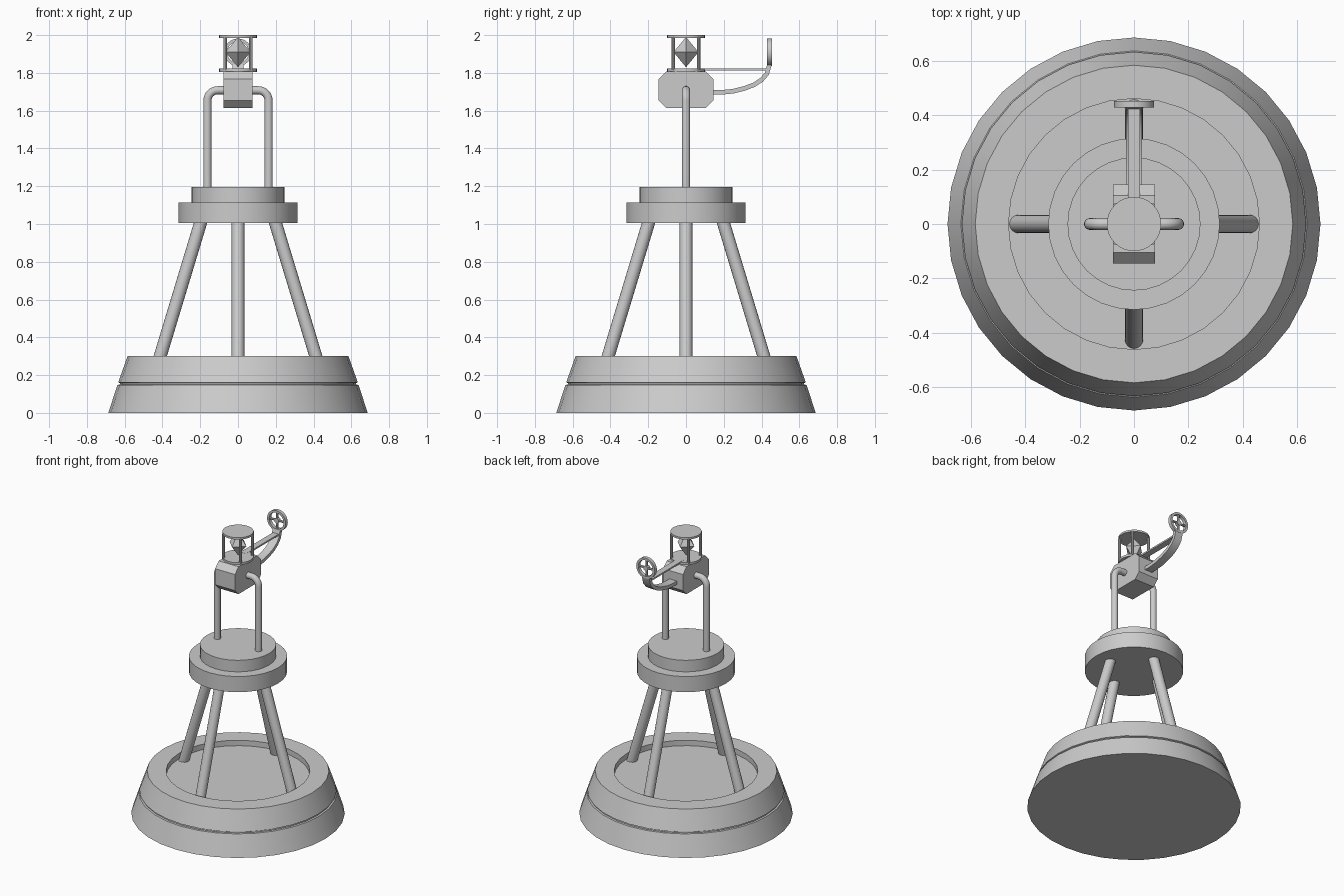
import bpy, bmesh, math
from mathutils import Vector, Matrix

if "Cube" in bpy.data.objects:
    bpy.data.objects.remove(bpy.data.objects["Cube"])


def finish(name, bm, smooth=True):
    bmesh.ops.remove_doubles(bm, verts=bm.verts, dist=1e-5)
    bmesh.ops.recalc_face_normals(bm, faces=bm.faces)
    me = bpy.data.meshes.new(name)
    bm.to_mesh(me)
    bm.free()
    ob = bpy.data.objects.new(name, me)
    bpy.context.collection.objects.link(ob)
    if smooth:
        bpy.ops.object.select_all(action='DESELECT')
        ob.select_set(True)
        bpy.context.view_layer.objects.active = ob
        bpy.ops.object.shade_smooth_by_angle(angle=math.radians(32))
    return ob


def lathe(name, profile, steps=32, closed=False, matrix=None):
    """Revolve (radius, z) points around z."""
    bm = bmesh.new()
    vs = [bm.verts.new((r, 0, z)) for r, z in profile]
    es = [bm.edges.new(p) for p in zip(vs, vs[1:])]
    if closed:
        es.append(bm.edges.new((vs[-1], vs[0])))
    bmesh.ops.spin(bm, geom=vs + es, cent=(0, 0, 0), axis=(0, 0, 1),
                   angle=math.tau, steps=steps)
    bmesh.ops.remove_doubles(bm, verts=bm.verts, dist=1e-5)
    bmesh.ops.dissolve_degenerate(bm, edges=bm.edges, dist=1e-6)
    if matrix:
        bm.transform(matrix)
    return finish(name, bm)


def disc(name, r, z0, z1):
    return lathe(name, [(0, z0), (r, z0), (r, z1), (0, z1)])


def rod(name, a, b, r, sides=16):
    a, b = Vector(a), Vector(b)
    d = b - a
    bm = bmesh.new()
    m = Matrix.Translation((a + b) / 2) @ d.to_track_quat('Z', 'Y').to_matrix().to_4x4()
    bmesh.ops.create_cone(bm, cap_ends=True, segments=sides, radius1=r,
                          radius2=r, depth=d.length, matrix=m)
    return finish(name, bm)


def prism(name, outline, half):
    """Extrude a (y, z) outline along x, symmetric about x = 0."""
    bm = bmesh.new()
    f = bm.faces.new([bm.verts.new((-half, y, z)) for y, z in outline])
    ext = bmesh.ops.extrude_face_region(bm, geom=[f])['geom']
    bmesh.ops.translate(bm, vec=(2 * half, 0, 0),
                        verts=[v for v in ext if isinstance(v, bmesh.types.BMVert)])
    return finish(name, bm)


def sweep(name, path, r, sides=14):
    """Round pipe along a path lying in the xz plane."""
    pts = [Vector(p) for p in path]
    bm = bmesh.new()
    rings = []
    for i, p in enumerate(pts):
        t = (pts[min(i + 1, len(pts) - 1)] - pts[max(i - 1, 0)]).normalized()
        u = Vector((0, 1, 0))
        w = t.cross(u)
        rings.append([bm.verts.new(p + r * (math.cos(k * math.tau / sides) * u +
                      math.sin(k * math.tau / sides) * w)) for k in range(sides)])
    for a, b in zip(rings, rings[1:]):
        for k in range(sides):
            j = (k + 1) % sides
            bm.faces.new((a[k], a[j], b[j], b[k]))
    bm.faces.new(rings[0])
    bm.faces.new(rings[-1])
    return finish(name, bm)


# Float body with groove and shallow top recess
lathe("float_base", [(0, 0), (.687, 0), (.638, .148), (.626, .15), (.626, .158),
                     (.634, .162), (.585, .3), (.462, .3), (.462, .262), (0, .262)])

# Four leaning legs
for name, x, y in (("right", 1, 0), ("left", -1, 0), ("front", 0, -1), ("back", 0, 1)):
    rod(name + "_leg", (.427 * x, .427 * y, .25), (.185 * x, .185 * y, 1.05), .034)

# Stepped platform
disc("lower_platform", .316, 1.004, 1.115)
disc("upper_platform", .245, 1.115, 1.197)

# Bent support pipes
for name, s in (("right", 1), ("left", -1)):
    bend = [(s * (.107 + .055 * math.cos(a)), 0, 1.653 + .055 * math.sin(a))
            for a in (i * math.pi / 16 for i in range(9))]
    sweep(name + "_support_pipe", [(s * .162, 0, 1.18)] + bend + [(s * .06, 0, 1.708)], .022)

# Chamfered housing
w, z0, z1, c = .145, 1.614, 1.808, .04
prism("housing", [(-w + c, z0), (w - c, z0), (w, z0 + c), (w, z1 - c),
                  (w - c, z1), (-w + c, z1), (-w, z1 - c), (-w, z0 + c)], .078)

# Lantern: plates, corner posts and faceted lamp
disc("lantern_floor", .1, 1.806, 1.822)
disc("lantern_roof", .1, 1.986, 2.0)
for i, (x, y) in enumerate(((1, 1), (-1, 1), (-1, -1), (1, -1))):
    rod(f"lantern_post_{i + 1}", (.067 * x, .067 * y, 1.815),
        (.067 * x, .067 * y, 1.99), .01, 10)
bm = bmesh.new()
ring = [bm.verts.new((.066 * x, .066 * y, 1.91)) for x, y in ((1, 0), (0, 1), (-1, 0), (0, -1))]
tips = [bm.verts.new((0, 0, z)) for z in (1.83, 1.99)]
for i in range(4):
    for tip in tips:
        bm.faces.new((ring[i], ring[(i + 1) % 4], tip))
finish("lamp", bm, False)

# Straight strap and curved arm behind the housing
prism("strap", [(.06, 1.812), (.44, 1.812), (.44, 1.823), (.06, 1.823)], .022)
mid = [Vector(p) for p in ((.12, 1.697), (.19, 1.697), (.25, 1.703), (.31, 1.718),
                           (.36, 1.737), (.4, 1.763), (.428, 1.795), (.442, 1.845))]
upper, lower = [], []
for i, p in enumerate(mid):
    t = (mid[min(i + 1, 7)] - mid[max(i - 1, 0)]).normalized()
    n = Vector((-t.y, t.x)) * .012
    upper.append(p + n)
    lower.append(p - n)
prism("curved_arm", upper + lower[::-1], .029)

# Spoked wheel at the arm's end
hub = Vector((0, .442, 1.909))
turn = Matrix.Translation(hub) @ Matrix.Rotation(math.pi / 2, 4, 'X')
lathe("wheel_rim", [(.057, -.012), (.073, -.012), (.073, .012), (.057, .012)],
      24, True, turn)
lathe("wheel_hub", [(0, -.012), (.018, -.012), (.018, .012), (0, .012)], 16, False, turn)
rod("wheel_spoke_upright", hub - Vector((0, 0, .062)), hub + Vector((0, 0, .062)), .008, 8)
rod("wheel_spoke_level", hub - Vector((.062, 0, 0)), hub + Vector((.062, 0, 0)), .008, 8)
